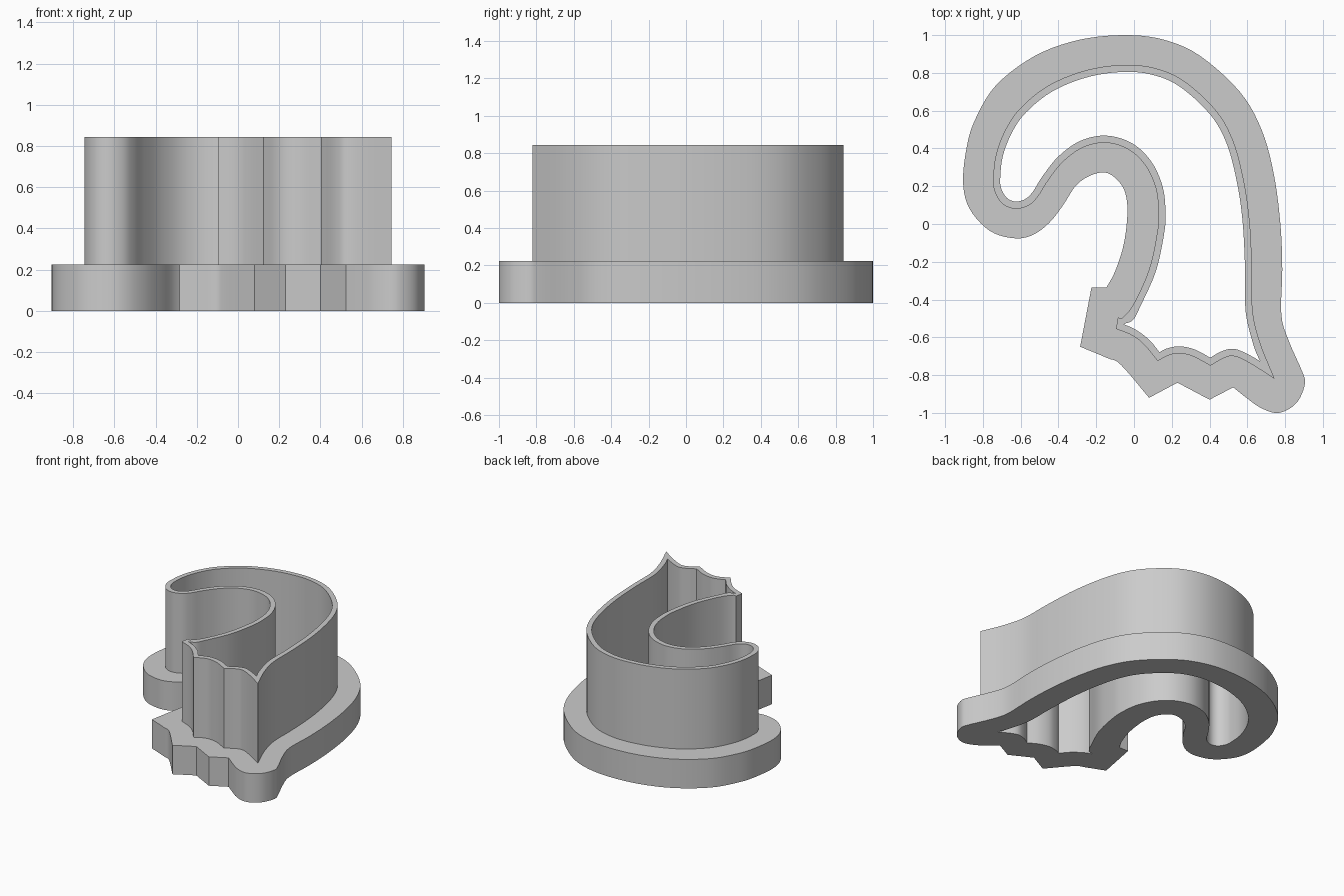
import bpy, bmesh
from mathutils import Vector

cube = bpy.data.objects.get("Cube")
if cube:
    bpy.data.objects.remove(cube, do_unlink=True)

FLANGE_TOP, WALL_TOP, THICKNESS = 0.225, 0.845, 0.037

# Outlines run clockwise seen from above; a third value marks a sharp corner
FLANGE = [(-.045, 1), (.16, .975), (.35, .89), (.56, .70), (.675, .50), (.74, .265),
          (.775, 0), (.785, -.24), (.78, -.48), (.82, -.62), (.89, -.78), (.905, -.845),
          (.87, -.935), (.81, -.985), (.745, -1), (.665, -.97), (.595, -.92),
          (.525, -.865, 1), (.40, -.93, 1), (.23, -.84, 1), (.08, -.92, 1),
          (-.07, -.745), (-.14, -.71), (-.285, -.65, 1), (-.225, -.335, 1),
          (-.145, -.335, 1), (-.10, -.25), (-.055, -.11), (-.035, .05), (-.045, .16),
          (-.085, .23), (-.15, .272), (-.235, .255), (-.31, .20), (-.375, .10),
          (-.45, .005), (-.54, -.06), (-.64, -.075), (-.765, -.035), (-.87, .08),
          (-.905, .22), (-.885, .41), (-.84, .555), (-.73, .735), (-.525, .89), (-.29, .975)]

WALL = [(-.04, .843), (.13, .82), (.275, .75), (.435, .60), (.525, .44), (.58, .235),
        (.612, .015), (.625, -.24), (.628, -.46), (.668, -.63), (.745, -.82, 1),
        (.61, -.735), (.53, -.70), (.475, -.71), (.405, -.75, 1),
        (.31, -.70), (.24, -.685), (.185, -.695), (.125, -.725, 1),
        (.055, -.64), (-.01, -.59), (-.095, -.555, 1), (-.085, -.495, 1), (-.06, -.495),
        (0, -.42), (.08, -.24), (.122, -.05), (.13, .06), (.115, .19), (.06, .31),
        (-.03, .395), (-.15, .43), (-.27, .405), (-.375, .33), (-.455, .23), (-.505, .15),
        (-.555, .10), (-.63, .08), (-.70, .11), (-.74, .18), (-.745, .25), (-.73, .37),
        (-.68, .50), (-.60, .615), (-.45, .735), (-.25, .815)]


def offset_inward(points, d):
    """Mitred inward offset of the control points."""
    out = []
    n = len(points)
    for i, p in enumerate(points):
        here = Vector(p[:2])
        a = (here - Vector(points[i - 1][:2])).normalized()
        b = (Vector(points[(i + 1) % n][:2]) - here).normalized()
        na, nb = Vector((a.y, -a.x)), Vector((b.y, -b.x))
        q = here + (na + nb) * d / (1 + na.dot(nb))
        out.append((q.x, q.y) + tuple(p[2:]))
    return out


def smooth_outline(points, steps=5):
    """Closed spline through the points, broken at sharp corners."""
    out = []
    n = len(points)
    for i in range(n):
        p0, p1, p2, p3 = (Vector(points[(i + k) % n][:2]) for k in (-1, 0, 1, 2))
        c1, c2 = len(points[i]) > 2, len(points[(i + 1) % n]) > 2
        if c1 and c2:
            out.append(p1)
            continue
        if c1:
            p0 = 2 * p1 - p2
        if c2:
            p3 = 2 * p2 - p1
        for s in range(steps):
            t = s / steps
            out.append(0.5 * (2 * p1 + (p2 - p0) * t
                              + (2 * p0 - 5 * p1 + 4 * p2 - p3) * t * t
                              + (3 * p1 - p0 - 3 * p2 + p3) * t ** 3))
    return out


# Inner face of the wall, with the narrow foot closed to a single point
inner = offset_inward(WALL, THICKNESS)
foot = next(i for i, p in enumerate(WALL) if p[:2] == (-.095, -.555))
inner[foot - 1:foot + 3] = [(.01, -.56), (-.055, -.53, 1), (-.005, -.508)]

flange_line = smooth_outline(FLANGE)
wall_line = smooth_outline(WALL)
inner_line = smooth_outline(inner)

bm = bmesh.new()


def ring(line, z):
    verts = [bm.verts.new((p.x, p.y, z)) for p in line]
    return verts, [bm.edges.new((v, verts[(i + 1) % len(verts)])) for i, v in enumerate(verts)]


def side(low, high):
    n = len(low)
    for i in range(n):
        j = (i + 1) % n
        bm.faces.new((low[i], low[j], high[j], high[i]))


def cap(outer_edges, hole_edges, normal):
    bmesh.ops.triangle_fill(bm, edges=outer_edges + hole_edges, normal=normal, use_beauty=True)


flange_low, flange_low_e = ring(flange_line, 0)
flange_high, flange_high_e = ring(flange_line, FLANGE_TOP)
wall_low, wall_low_e = ring(wall_line, FLANGE_TOP)
wall_high, wall_high_e = ring(wall_line, WALL_TOP)
inner_low, inner_low_e = ring(inner_line, 0)
inner_high, inner_high_e = ring(inner_line, WALL_TOP)

# Underside, flange top and rim, then the upright faces
cap(flange_low_e, inner_low_e, (0, 0, -1))
cap(flange_high_e, wall_low_e, (0, 0, 1))
cap(wall_high_e, inner_high_e, (0, 0, 1))
side(flange_low, flange_high)
side(wall_low, wall_high)
side(inner_low, inner_high)
bmesh.ops.recalc_face_normals(bm, faces=bm.faces)

mesh = bpy.data.meshes.new("cutter_wall_and_flange")
bm.to_mesh(mesh)
bm.free()
cutter = bpy.data.objects.new("cutter_wall_and_flange", mesh)
bpy.context.collection.objects.link(cutter)

# Single grey plastic
grey = bpy.data.materials.new("grey plastic")
grey.use_nodes = True
colour = (0.6, 0.6, 0.6, 1)
grey.diffuse_color = colour
grey.node_tree.nodes["Principled BSDF"].inputs["Base Color"].default_value = colour
mesh.materials.append(grey)

bpy.ops.object.select_all(action="DESELECT")
cutter.select_set(True)
bpy.context.view_layer.objects.active = cutter
bpy.ops.object.shade_smooth_by_angle(angle=0.45)
